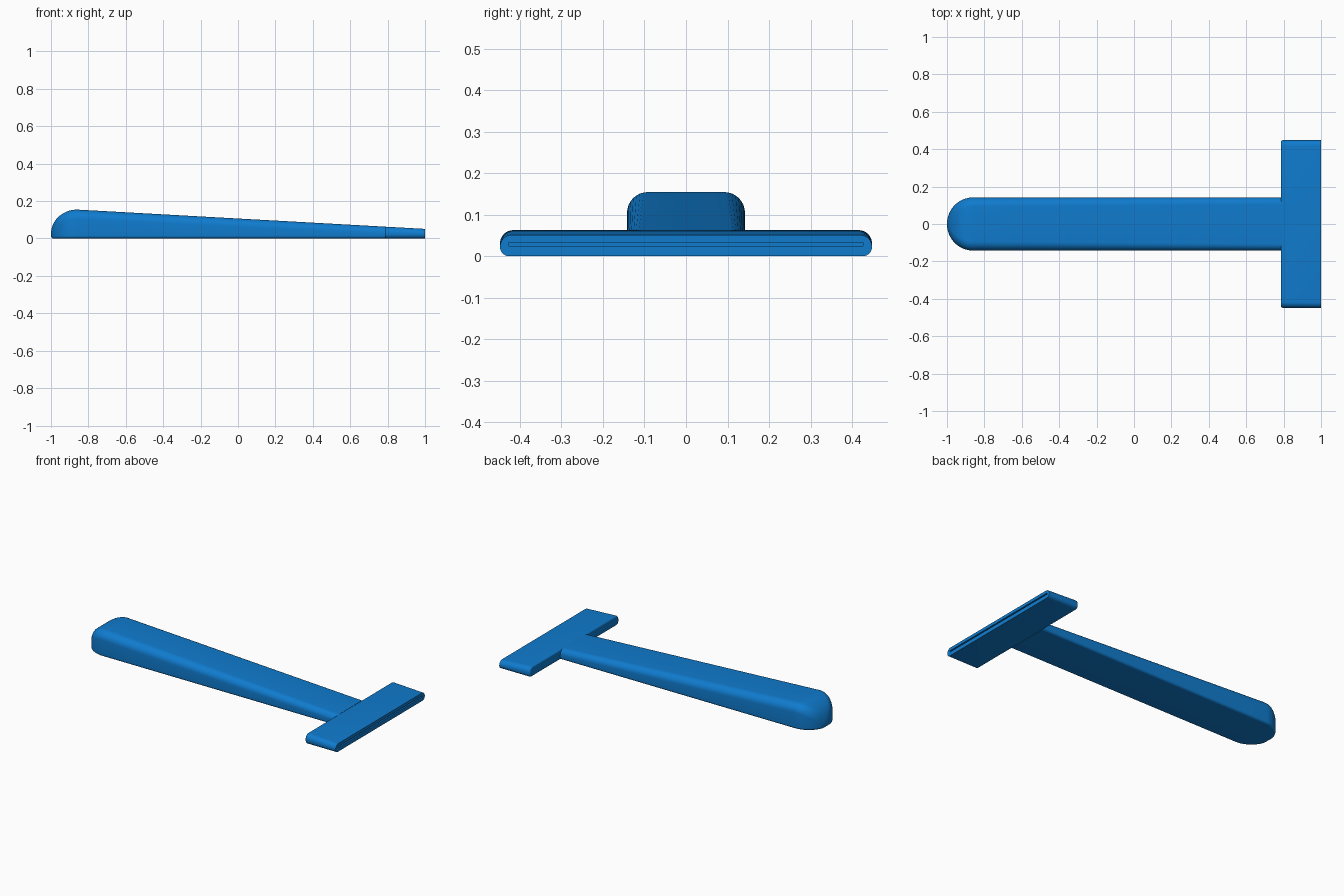
import bpy, bmesh, math

if "Cube" in bpy.data.objects:
    bpy.data.objects.remove(bpy.data.objects["Cube"])

blue = bpy.data.materials.new("blue_plastic")
blue.diffuse_color = (0.005, 0.2, 0.62, 1)
blue.use_nodes = True
blue.node_tree.nodes["Principled BSDF"].inputs["Base Color"].default_value = blue.diffuse_color


def section(x, w, z0, z1, r_top, r_bot, n=8):
    """Rounded rectangle in the YZ plane, half width w, from z0 to z1."""
    h = z1 - z0
    limit = min(w, h / 2) * 0.98
    r_bot = min(r_bot, limit)
    r_top = min(r_top, w * 0.98, (h - r_bot) * 0.98)
    pts = []
    for sy, top, start in ((1, False, -90), (1, True, 0), (-1, True, 90), (-1, False, 180)):
        r = r_top if top else r_bot
        cy = sy * (w - r)
        cz = z1 - r if top else z0 + r
        for i in range(n + 1):
            a = math.radians(start + 90 * i / n)
            pts.append((x, cy + r * math.cos(a), cz + r * math.sin(a)))
    return pts


def loft(name, sections):
    """Skin a list of matching sections and cap both ends."""
    bm = bmesh.new()
    rings = [[bm.verts.new(p) for p in s] for s in sections]
    n = len(rings[0])
    for a, b in zip(rings, rings[1:]):
        for i in range(n):
            j = (i + 1) % n
            bm.faces.new((a[i], a[j], b[j], b[i]))
    bm.faces.new(rings[0])
    bm.faces.new(rings[-1])
    bmesh.ops.recalc_face_normals(bm, faces=bm.faces)
    mesh = bpy.data.meshes.new(name)
    bm.to_mesh(mesh)
    bm.free()
    obj = bpy.data.objects.new(name, mesh)
    bpy.context.collection.objects.link(obj)
    mesh.materials.append(blue)
    return obj


def smooth(obj):
    bpy.ops.object.select_all(action='DESELECT')
    bpy.context.view_layer.objects.active = obj
    obj.select_set(True)
    bpy.ops.object.shade_smooth_by_angle(angle=math.radians(35))


def top_z(x):
    """Sloping top shared by the handle and the head."""
    return 0.155 - (x + 0.87) * 0.0554


# Handle: semicircular end in plan, quarter-round end from the side
R, W = 0.14, 0.142
stations = []
for i in range(1, 25):
    t = math.radians(90 * i / 24)
    x = -1 + R * (1 - math.cos(t))
    w = W * math.sin(t)
    u = min(1, (x + 1) / R)
    z1 = 0.025 + (top_z(-0.86) - 0.025) * math.sqrt(1 - (1 - u) ** 2)
    v = min(1, (x + 1) / 0.015)
    z0 = 0.015 * (1 - math.sqrt(1 - (1 - v) ** 2))
    stations.append(section(x, w, z0, z1, 0.05, 0.015))
for i in range(1, 9):
    x = -0.86 + 1.65 * i / 8
    stations.append(section(x, W, 0, top_z(x), 0.05 - 0.015 * i / 8, 0.015))
handle = loft("handle", stations)
smooth(handle)

# Cross head: wide rounded bar with softened back edge
back = []
E = 0.01
for i in range(6):
    t = math.radians(90 * i / 5)
    d = E * (1 - math.sin(t))
    x = 0.785 + E * (1 - math.cos(t))
    back.append(section(x, 0.448 - d, d, top_z(x) - d, 0.032 - d, 0.022 - d))
back.append(section(1.0, 0.448, 0, top_z(1.0), 0.032, 0.022))
head = loft("cross_head", back)

# Thin groove along the end face of the head
bpy.ops.mesh.primitive_cube_add(size=1, location=(1.0, 0, 0.0285))
cutter = bpy.context.object
cutter.name = "groove_cutter"
cutter.scale = (0.16, 0.852, 0.008)
cutter.hide_render = True
mod = head.modifiers.new("groove", 'BOOLEAN')
mod.operation = 'DIFFERENCE'
mod.solver = 'EXACT'
mod.object = cutter
bpy.context.view_layer.update()
bpy.context.view_layer.objects.active = head
bpy.ops.object.modifier_apply(modifier=mod.name)
bpy.data.objects.remove(cutter, do_unlink=True)
smooth(head)
